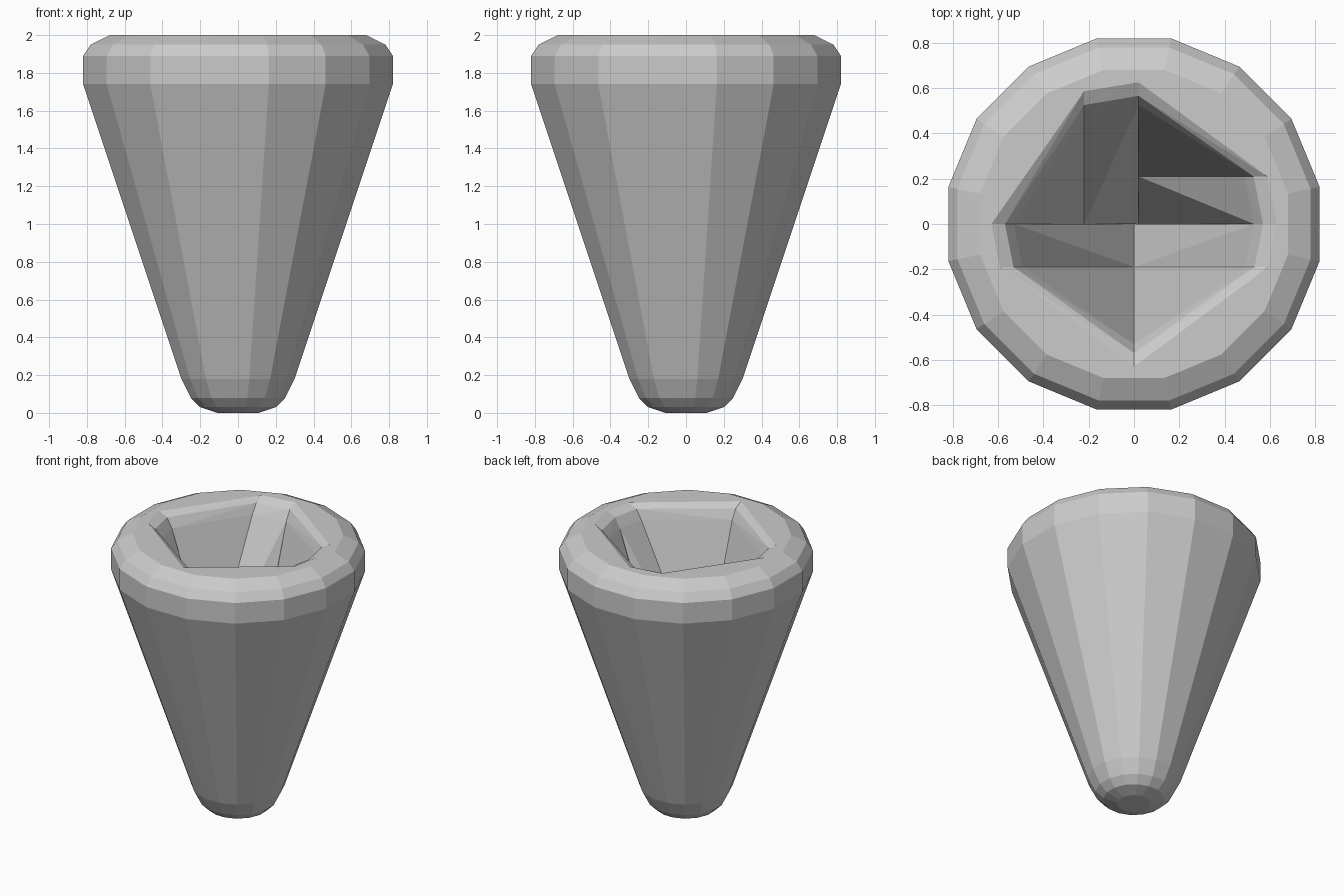
import bpy, bmesh, math

cube = bpy.data.objects.get("Cube")
if cube:
    bpy.data.objects.remove(cube, do_unlink=True)

grey = bpy.data.materials.new("plain grey")
grey.use_nodes = True
COLOUR = (0.6, 0.6, 0.6, 1)
grey.diffuse_color = COLOUR
grey.node_tree.nodes["Principled BSDF"].inputs["Base Color"].default_value = COLOUR

SEGMENTS = 16
# Radius and height around the wall: base, outside, rim, then down the hollow
OUTER = [(0.11, 0), (0.2, 0.03), (0.25, 0.08), (0.3, 0.18), (0.82, 1.74),
         (0.82, 1.89), (0.78, 1.95), (0.68, 2)]
INNER = [(0.63, 2), (0.57, 1.97), (0.53, 1.9), (0.5, 1.78), (0.02, 0.36)]


def cup_shell():
    """Revolve the wall profile into a faceted cup."""
    bm = bmesh.new()
    rings = []
    for radius, z in OUTER + INNER:
        outside = (radius, z) in OUTER
        r = radius / math.cos(math.pi / SEGMENTS) if outside else radius
        shift = 0.5 if outside else 0
        angles = [2 * math.pi * (i + shift) / SEGMENTS for i in range(SEGMENTS)]
        rings.append([bm.verts.new((r * math.cos(a), r * math.sin(a), z)) for a in angles])
    for low, high in zip(rings, rings[1:]):
        for i in range(SEGMENTS):
            j = (i + 1) % SEGMENTS
            bm.faces.new((low[i], low[j], high[j], high[i]))
    bm.faces.new(rings[0][::-1])
    bm.faces.new(rings[-1])
    return bm


def wall_section(name, x_min, x_max, y_min, y_max):
    """Cut one block out of the cup and wrap it in a convex solid."""
    bm = cup_shell()
    cuts = [((x_min, 0, 0), (-1, 0, 0)), ((x_max, 0, 0), (1, 0, 0)),
            ((0, y_min, 0), (0, -1, 0)), ((0, y_max, 0), (0, 1, 0))]
    for point, normal in cuts:
        bmesh.ops.bisect_plane(bm, geom=bm.verts[:] + bm.edges[:] + bm.faces[:],
                               plane_co=point, plane_no=normal, clear_outer=True)
    points = [v.co.copy() for v in bm.verts]
    bm.free()
    hull = bmesh.new()
    for p in points:
        hull.verts.new(p)
    bmesh.ops.remove_doubles(hull, verts=hull.verts, dist=0.001)
    bmesh.ops.convex_hull(hull, input=hull.verts)
    loose = [v for v in hull.verts if not v.link_faces]
    bmesh.ops.delete(hull, geom=loose, context='VERTS')
    bmesh.ops.recalc_face_normals(hull, faces=hull.faces)
    mesh = bpy.data.meshes.new(name)
    hull.to_mesh(mesh)
    hull.free()
    mesh.materials.append(grey)
    bpy.context.collection.objects.link(bpy.data.objects.new(name, mesh))


# Back half
wall_section("back_right_wall", -1, -0.22, 0, 1)
wall_section("back_middle_wall", -0.22, 0.02, 0, 1)
wall_section("back_left_wall", 0.02, 1, 0.21, 1)
wall_section("left_wall", 0.02, 1, 0, 0.21)
# Front half
wall_section("right_wall", -1, 0, -0.19, 0)
wall_section("front_middle_wall", 0, 1, -0.19, 0)
wall_section("front_right_wall", -1, 0, -1, -0.19)
wall_section("front_left_wall", 0, 1, -1, -0.19)
